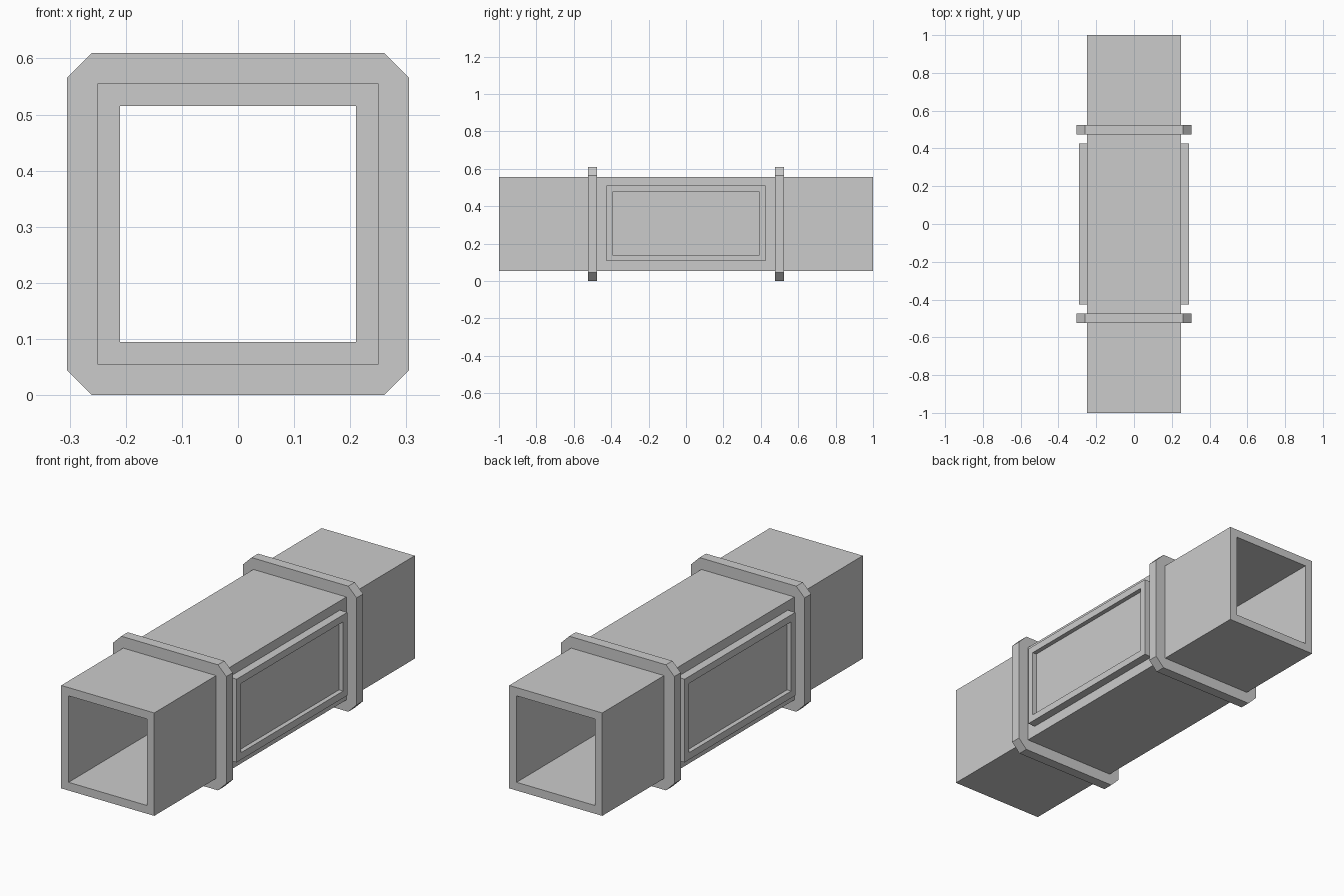
import bpy
import bmesh
from mathutils import Matrix

cube = bpy.data.objects.get("Cube")
if cube:
    bpy.data.objects.remove(cube, do_unlink=True)

grey = bpy.data.materials.new("plain grey")
grey.use_nodes = True
colour = (0.6, 0.6, 0.6, 1)
grey.diffuse_color = colour
grey.node_tree.nodes["Principled BSDF"].inputs["Base Color"].default_value = colour

MID = 0.305    # height of the duct axis
HALF = 0.25    # half width of the duct


def outline(w, h, cut=0.0):
    """Rectangle of half sizes w, h as eight points, corners cut by cut."""
    points = []
    for sx, sy, flip in ((1, 1, False), (-1, 1, True), (-1, -1, False), (1, -1, True)):
        pair = [(sx * w, sy * (h - cut)), (sx * (w - cut), sy * h)]
        points += reversed(pair) if flip else pair
    return points


def ring(name, outer, inner, depth, matrix):
    """Hollow prism between two outlines, centred along its local z."""
    bm = bmesh.new()
    loops = [[bm.verts.new((x, y, z)) for x, y in shape]
             for shape, z in ((outer, -depth / 2), (outer, depth / 2),
                              (inner, depth / 2), (inner, -depth / 2))]
    n = len(outer)
    for k in range(4):
        a, b = loops[k], loops[(k + 1) % 4]
        for i in range(n):
            j = (i + 1) % n
            bm.faces.new((a[i], a[j], b[j], b[i]))
    bmesh.ops.remove_doubles(bm, verts=bm.verts, dist=0.0001)
    return finish(name, bm, matrix)


def finish(name, bm, matrix):
    bm.transform(matrix)
    bmesh.ops.recalc_face_normals(bm, faces=bm.faces)
    mesh = bpy.data.meshes.new(name)
    bm.to_mesh(mesh)
    bm.free()
    mesh.materials.append(grey)
    obj = bpy.data.objects.new(name, mesh)
    bpy.context.collection.objects.link(obj)
    return obj


along_y = Matrix.Rotation(1.5707963, 4, "X")

# Square open duct
ring("duct", outline(HALF, HALF), outline(0.21, 0.21), 2,
     Matrix.Translation((0, 0, MID)) @ along_y)

# Collars with cut corners
for name, y in (("front_collar", -0.5), ("back_collar", 0.5)):
    ring(name, outline(MID, MID, 0.045), outline(HALF, HALF), 0.05,
         Matrix.Translation((0, y, MID)) @ along_y)

# Raised side frames, each around a recessed panel
along_x = Matrix.Rotation(1.5707963, 4, "Y")
for side, s in (("left", 1), ("right", -1)):
    ring(side + "_frame", outline(0.202, 0.425), outline(0.168, 0.393), 0.04,
         Matrix.Translation((s * 0.27, 0, 0.308)) @ along_x)
    bm = bmesh.new()
    bmesh.ops.create_cube(bm, size=1)
    finish(side + "_panel", bm, Matrix.Translation((s * 0.258, 0, 0.308))
           @ Matrix.Diagonal((0.02, 0.786, 0.336, 1)))
